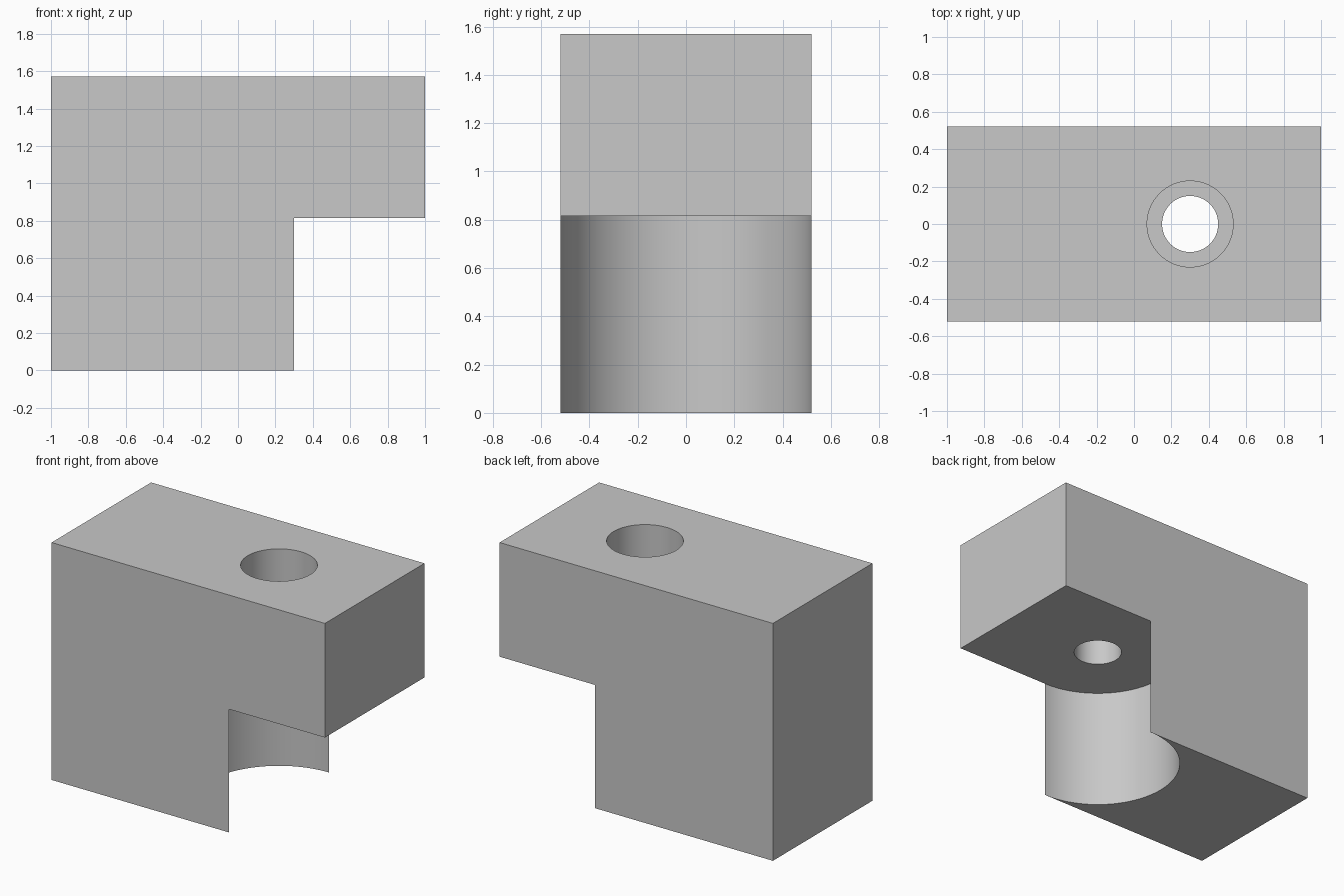
import bpy
import bmesh
from math import sin, cos, pi

if "Cube" in bpy.data.objects:
    bpy.data.objects.remove(bpy.data.objects["Cube"], do_unlink=True)

HALF_W = 0.52       # half depth of the block, also the saddle radius
TOP = 1.57
LEDGE = 0.815       # underside of the overhang
AXIS_X = 0.30       # shared axis of saddle and screw hole
SEAT = 1.17         # floor of the counterbore

grey = bpy.data.materials.new("plain grey")
grey.use_nodes = True
grey.diffuse_color = (0.58, 0.58, 0.58, 1)
grey.node_tree.nodes["Principled BSDF"].inputs["Base Color"].default_value = grey.diffuse_color


def prism(name, outline, z0, z1):
    """Extrude a plan outline from z0 to z1."""
    bm = bmesh.new()
    base = bm.faces.new([bm.verts.new((x, y, z0)) for x, y in outline])
    ret = bmesh.ops.extrude_face_region(bm, geom=[base], use_keep_orig=True)
    top = [v for v in ret["geom"] if isinstance(v, bmesh.types.BMVert)]
    bmesh.ops.translate(bm, verts=top, vec=(0, 0, z1 - z0))
    bmesh.ops.recalc_face_normals(bm, faces=bm.faces)
    mesh = bpy.data.meshes.new(name)
    bm.to_mesh(mesh)
    bm.free()
    mesh.materials.append(grey)
    obj = bpy.data.objects.new(name, mesh)
    bpy.context.collection.objects.link(obj)
    return obj


def arc(radius, start, end, steps):
    return [(AXIS_X + radius * cos(start + (end - start) * i / steps),
             radius * sin(start + (end - start) * i / steps)) for i in range(steps + 1)]


def circle(radius):
    return arc(radius, 0, 2 * pi, 96)[:-1]


# Main block
block = prism("clamp_block", [(-1, -HALF_W), (1, -HALF_W), (1, HALF_W), (-1, HALF_W)], 0, TOP)

# Cutters: half-round saddle under the overhang, counterbore, through bore
saddle = [(1.2, -0.7), (1.2, 0.7), (AXIS_X, 0.7)]
saddle += arc(HALF_W, pi / 2, 3 * pi / 2, 64) + [(AXIS_X, -0.7)]
cutters = [
    prism("saddle_cutter", saddle, -0.2, LEDGE),
    prism("counterbore_cutter", circle(0.23), SEAT, TOP + 0.2),
    prism("bore_cutter", circle(0.15), LEDGE - 0.2, TOP + 0.1),
]

bpy.ops.object.select_all(action="DESELECT")
block.select_set(True)
bpy.context.view_layer.objects.active = block
for cutter in cutters:
    cutter.hide_render = True
    mod = block.modifiers.new("cut", "BOOLEAN")
    mod.operation = "DIFFERENCE"
    mod.solver = "EXACT"
    mod.object = cutter
    bpy.ops.object.modifier_apply(modifier=mod.name)
    bpy.data.objects.remove(cutter, do_unlink=True)

# Smooth round walls, crisp edges
bpy.ops.object.shade_smooth_by_angle(angle=pi / 6)
